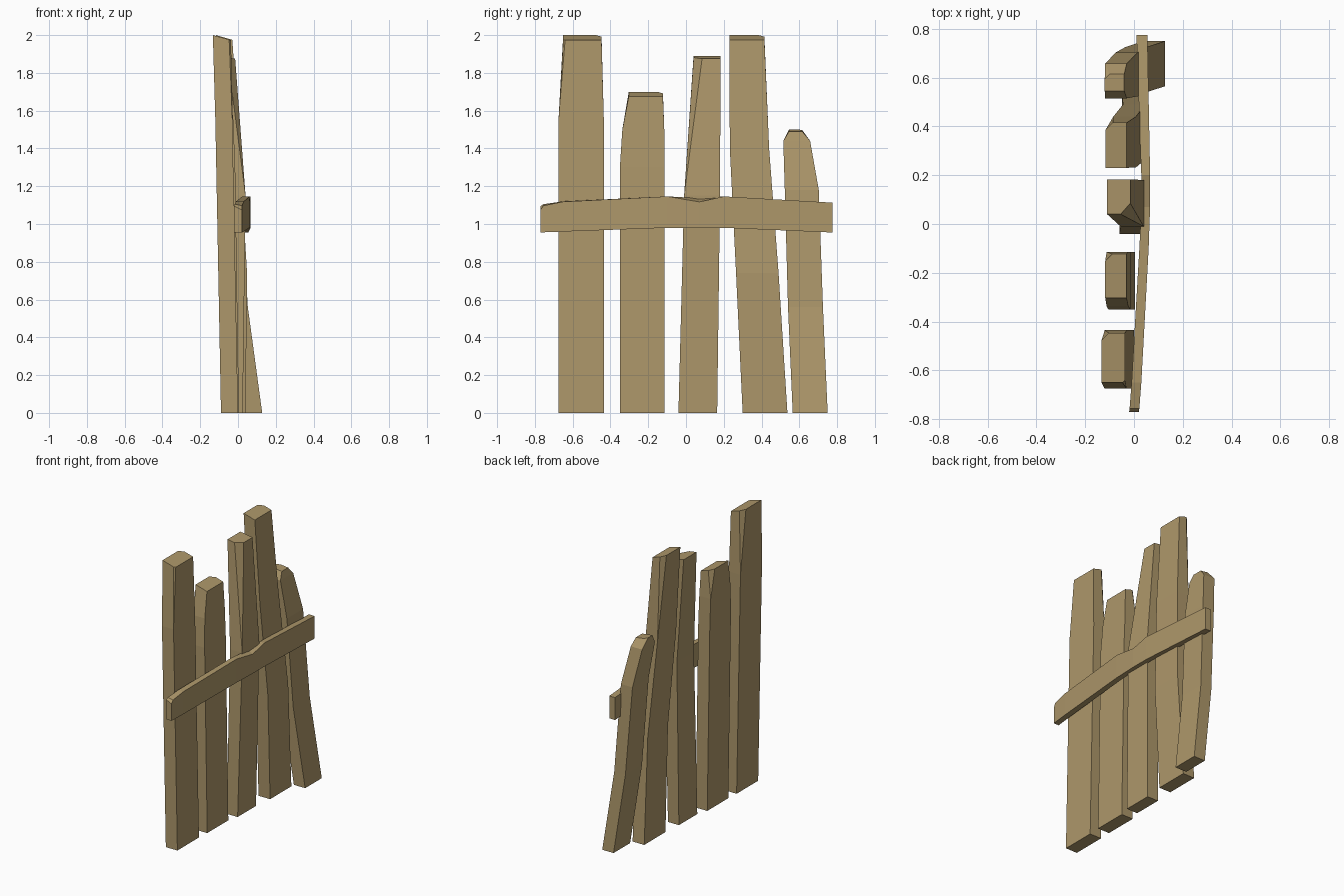
import bpy, bmesh

wood = bpy.data.materials.new("weathered_tan_wood")
wood.diffuse_color = (0.42, 0.31, 0.145, 1)


def loft(name, rings):
    """Join rings of equal point count into a closed flat-shaded solid."""
    bm = bmesh.new()
    loops = [[bm.verts.new(p) for p in ring] for ring in rings]
    n = len(loops[0])
    for a, b in zip(loops, loops[1:]):
        for i in range(n):
            j = (i + 1) % n
            bm.faces.new((a[i], a[j], b[j], b[i]))
    bm.faces.new(loops[0][::-1])
    bm.faces.new(loops[-1])
    bmesh.ops.remove_doubles(bm, verts=bm.verts, dist=0.0005)
    bmesh.ops.recalc_face_normals(bm, faces=bm.faces)
    mesh = bpy.data.meshes.new(name)
    bm.to_mesh(mesh)
    bm.free()
    mesh.materials.append(wood)
    obj = bpy.data.objects.new(name, mesh)
    bpy.context.collection.objects.link(obj)


def section(z, x0, x1, y0, y1, front_cut=(0, 0), back_cut=(0, 0), drop=0):
    """Plank cross-section with two optional cut corners; drop lowers the front."""
    fx, fy = front_cut
    bx, by = back_cut
    pts = [(x0, y0), (x1 - fx, y0), (x1, y0 + fy), (x1, y1), (x0 + bx, y1), (x0, y1 - by)]
    return [(x, y, z - drop * (x - x0) / (x1 - x0)) for x, y in pts]


# Upright planks, listed bottom to top
planks = [
    [section(0, -0.09, 0.0, -0.675, -0.435),
     section(1.55, -0.12, -0.03, -0.675, -0.435),
     section(2.0, -0.133, -0.037, -0.65, -0.447, (0.01, 0.01), (0.03, 0.03), 0.027)],
    [section(0, -0.085, 0.005, -0.35, -0.115),
     section(1.3, -0.105, -0.015, -0.35, -0.115),
     section(1.5, -0.112, -0.023, -0.337, -0.115),
     section(1.7, -0.118, -0.03, -0.303, -0.122, (0, 0), (0.03, 0.03), 0.025)],
    [section(0, -0.06, 0.025, -0.04, 0.165),
     section(1.15, -0.055, 0.04, -0.01, 0.18),
     section(1.89, -0.11, -0.015, 0.04, 0.183, (0.04, 0.045), (0, 0), 0.015)],
    [section(0, -0.05, 0.04, 0.30, 0.537),
     section(0.74, -0.045, 0.048, 0.265, 0.49),
     section(1.4, -0.085, 0.008, 0.232, 0.44),
     section(2.0, -0.117, -0.03, 0.23, 0.415, (0, 0), (0.03, 0.03), 0.025)],
    [section(0, 0.04, 0.128, 0.565, 0.75),
     section(0.56, -0.035, 0.052, 0.54, 0.725),
     section(1.18, -0.075, 0.015, 0.523, 0.703),
     section(1.44, -0.118, -0.03, 0.515, 0.657),
     section(1.5, -0.12, -0.04, 0.545, 0.615, (0, 0), (0.02, 0.02), 0.01)],
]
for i, rings in enumerate(planks):
    loft(f"fence_plank_{i + 1}", rings)

# Cross rail: y, x back, x front, z bottom, z top back, z top front
rail = [
    (-0.77, -0.02, 0.02, 0.955, 1.095, 1.075),
    (-0.755, -0.018, 0.022, 0.956, 1.105, 1.097),
    (-0.65, -0.01, 0.03, 0.96, 1.12, 1.118),
    (-0.10, 0.022, 0.06, 0.98, 1.146, 1.146),
    (0.07, 0.03, 0.066, 0.98, 1.137, 1.117),
    (0.20, 0.03, 0.066, 0.98, 1.146, 1.146),
    (0.775, 0.01, 0.055, 0.955, 1.113, 1.113),
]
loft("cross_rail", [[(xb, y, z0), (xf, y, z0), (xf, y, zf), (xb, y, zb)]
                    for y, xb, xf, z0, zb, zf in rail])
